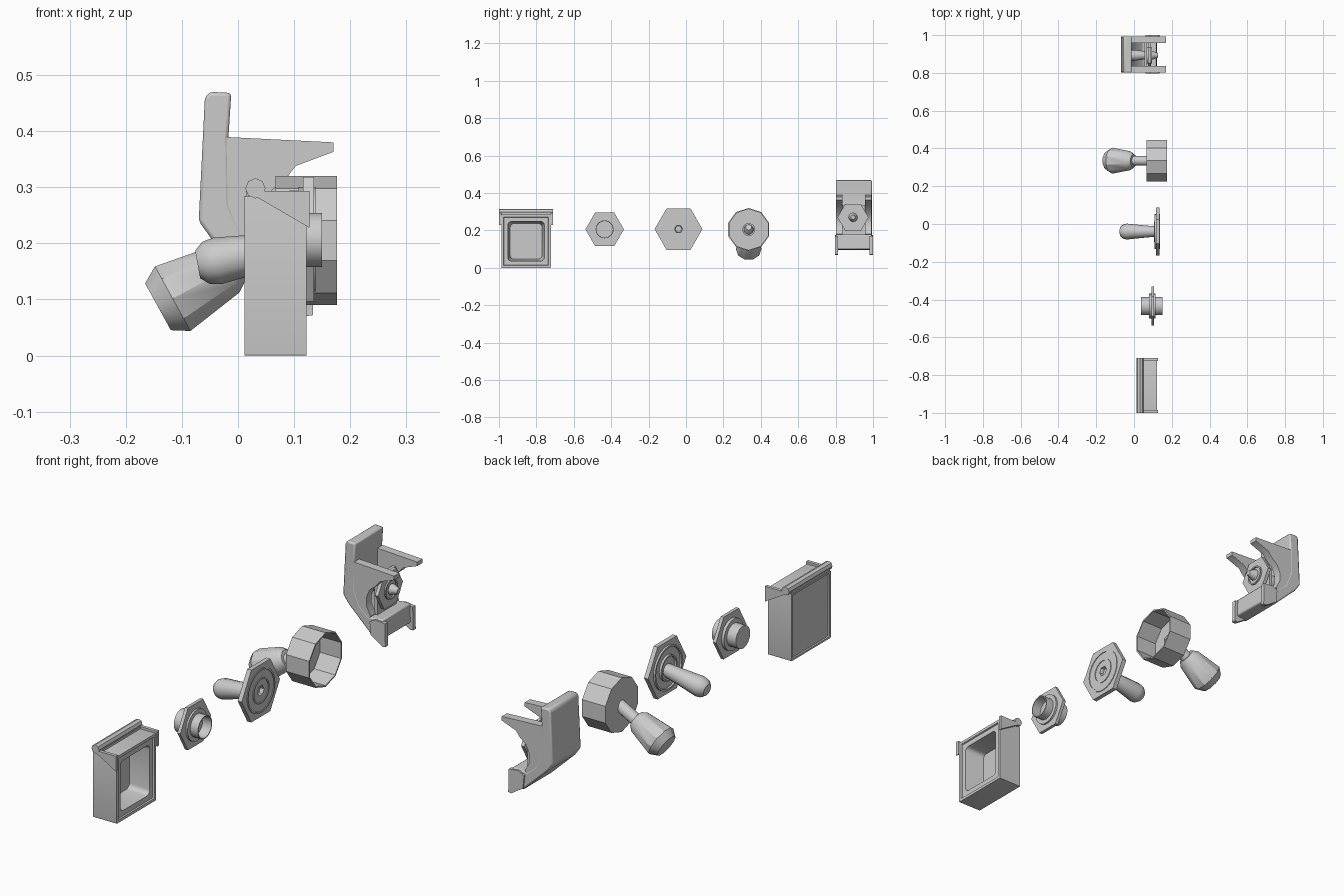
import bpy, bmesh, math
from mathutils import Vector

if "Cube" in bpy.data.objects:
    bpy.data.objects.remove(bpy.data.objects["Cube"])


def finish(name, bm, angle=35, bevel=0):
    bmesh.ops.remove_doubles(bm, verts=bm.verts, dist=1e-5)
    bmesh.ops.recalc_face_normals(bm, faces=bm.faces)
    me = bpy.data.meshes.new(name)
    bm.to_mesh(me)
    bm.free()
    ob = bpy.data.objects.new(name, me)
    bpy.context.collection.objects.link(ob)
    if bevel:
        m = ob.modifiers.new("soft_edges", 'BEVEL')
        m.width, m.segments, m.limit_method = bevel, 2, 'ANGLE'
    bpy.ops.object.select_all(action='DESELECT')
    ob.select_set(True)
    bpy.context.view_layer.objects.active = ob
    bpy.ops.object.shade_smooth_by_angle(angle=math.radians(angle))
    return ob


def skin(name, rings, closed=False, angle=35):
    """Join equal point rings; cap the ends unless the section is closed."""
    bm = bmesh.new()
    vs = [[bm.verts.new(p) for p in r] for r in rings]
    n = len(vs[0])
    pairs = list(zip(vs, vs[1:])) + ([(vs[-1], vs[0])] if closed else [])
    for a, b in pairs:
        for i in range(n):
            j = (i + 1) % n
            bm.faces.new((a[i], a[j], b[j], b[i]))
    if not closed:
        bm.faces.new(vs[0][::-1])
        bm.faces.new(vs[-1])
    return finish(name, bm, angle)


def lathe(name, profile, origin, sides=24, axis=(1, 0, 0), phase=0, closed=False):
    """Turn (distance, radius) pairs about an axis lying in the xz plane."""
    d, u, o = Vector(axis).normalized(), Vector((0, 1, 0)), Vector(origin)
    w = d.cross(u)
    ang = [phase + 2 * math.pi * i / sides for i in range(sides)]
    return skin(name, [[o + d * t + r * (u * math.cos(a) + w * math.sin(a)) for a in ang]
                       for t, r in profile], closed)


def prism(name, pts, y0, y1, bevel=0):
    """Extrude an xz outline along y."""
    ob = skin(name, [[(x, y, z) for x, z in pts] for y in (y0, y1)])
    if bevel:
        m = ob.modifiers.new("soft_edges", 'BEVEL')
        m.width, m.segments, m.limit_method = bevel, 2, 'ANGLE'
    return ob


def rounded_rect(x, cy, cz, hy, hz, r, n=4):
    pts = []
    for k, (sy, sz) in enumerate(((1, 1), (-1, 1), (-1, -1), (1, -1))):
        for i in range(n + 1):
            a = math.pi / 2 * (k + i / n)
            pts.append((x, cy + sy * (hy - r) + r * math.cos(a), cz + sz * (hz - r) + r * math.sin(a)))
    return pts


def ring(name, x0, x1, r_in, r_out, origin):
    return lathe(name, [(x0, r_in), (x0, r_out), (x1, r_out), (x1, r_in)], origin, closed=True)


# Box housing: outer shell, stepped rim and deep pocket as one loft
cy = -0.855
sections = [(0.017, 0.115, 0.125, 0.004), (0.017, 0.12, 0.132, 0.004), (0.012, 0.122, 0.134, 0.004),
            (0.012, 0.132, 0.142, 0.003), (0.122, 0.132, 0.142, 0.003), (0.122, 0.12, 0.13, 0.003),
            (0.116, 0.118, 0.128, 0.003), (0.116, 0.098, 0.106, 0.02), (0.03, 0.085, 0.095, 0.02)]
skin("box_housing", [rounded_rect(x, cy, 0.142, hy, hz, r) for x, hy, hz, r in sections])
prism("box_top_ledge", [(0.014, 0.283), (0.014, 0.293), (0.05, 0.293), (0.05, 0.283)], -0.985, -0.725)
for side in (-1, 1):
    a, b = cy + side * 0.131, cy + side * 0.145
    prism("box_ear", [(0.015, 0.293), (0.127, 0.293), (0.127, 0.228)], min(a, b), max(a, b))
bpy.ops.mesh.primitive_cylinder_add(vertices=8, radius=0.018, depth=0.29, location=(0.031, cy, 0.298),
                                    rotation=(math.pi / 2, 0, 0))
bpy.context.object.name = "box_hinge_rod"

# Small hexagonal button with a hollow barrel
o2 = (0, -0.435, 0.206)
lathe("button_hex_plate", [(0.092, 0.103), (0.106, 0.103)], o2, 6)
lathe("button_barrel", [(0.037, 0.048), (0.15, 0.048), (0.15, 0.044), (0.108, 0.044)], o2, 24)
ring("button_collar", 0.08, 0.114, 0.047, 0.066, o2)

# Large hexagonal plate with a lever behind it
o3 = (0, -0.04, 0.207)
lathe("lever_hex_plate", [(0.116, 0.128), (0.135, 0.128), (0.135, 0.022), (0.12, 0.018)], o3, 6)
ring("lever_outer_ring", 0.108, 0.138, 0.086, 0.093, o3)
ring("lever_inner_ring", 0.106, 0.138, 0.048, 0.054, o3)
lathe("lever_handle", [(0, 0.027), (0.06, 0.032), (0.16, 0.042), (0.18, 0.038), (0.195, 0.025)],
      (0.12, -0.04, 0.197), 12, (-1, 0, -0.18))

# Cup with an angled stem and tapered knob
o4 = (0, 0.335, 0.205)
lathe("knob_cup", [(0.067, 0.115), (0.176, 0.115), (0.176, 0.109), (0.078, 0.109)], o4, 10,
      phase=math.pi / 2)
tilt = (-1, 0, -0.55)
lathe("knob_stem", [(-0.035, 0.016), (-0.02, 0.025), (0.14, 0.025)], (0.072, 0.335, 0.2), 12, tilt)
lathe("knob_grip", [(0.085, 0.035), (0.105, 0.05), (0.215, 0.069), (0.245, 0.05)],
      (0.072, 0.335, 0.205), 10, tilt)
ring("knob_cup_socket", 0.076, 0.088, 0.026, 0.034, o4)

# Bracket: spine and lower jaw, two arms, two feet
cb = 0.8975
spine = [(-0.05, 0.47), (-0.012, 0.468), (-0.017, 0.39), (-0.015, 0.27), (0.01, 0.21), (0.05, 0.175),
         (0.118, 0.18), (0.122, 0.1), (0.07, 0.095), (-0.045, 0.205), (-0.07, 0.24), (-0.059, 0.46)]
prism("bracket_spine", spine, cb - 0.096, cb + 0.096, 0.006)
cheek = [(-0.03, 0.39), (0.17, 0.38), (0.17, 0.363), (0.103, 0.338), (0.085, 0.315), (0.055, 0.29),
         (0.04, 0.255), (0.04, 0.22), (0.06, 0.18), (0.04, 0.14), (-0.04, 0.21)]
foot = [(0.06, 0.16), (0.085, 0.175), (0.132, 0.17), (0.134, 0.072), (0.12, 0.07), (0.065, 0.105)]
for side in (-1, 1):
    for name, pts, lo, hi in (("bracket_arm", cheek, 0.06, 0.095), ("bracket_foot", foot, 0.084, 0.102)):
        a, b = cb + side * lo, cb + side * hi
        prism(name, pts, min(a, b), max(a, b))

# Pivot assembly held inside the bracket
o5 = (0, 0.893, 0.27)
prism("pivot_backplate", [(0.055, 0.175), (0.055, 0.335), (0.07, 0.335), (0.07, 0.175)], 0.835, 0.96)
lathe("pivot_hex_plate", [(0.075, 0.083), (0.09, 0.083)], o5, 6)
ring("pivot_ring", 0.068, 0.096, 0.036, 0.042, o5)
lathe("pivot_pin", [(-0.02, 0.03), (0.01, 0.028), (0.09, 0.017), (0.095, 0.024), (0.128, 0.012)], o5, 12)
